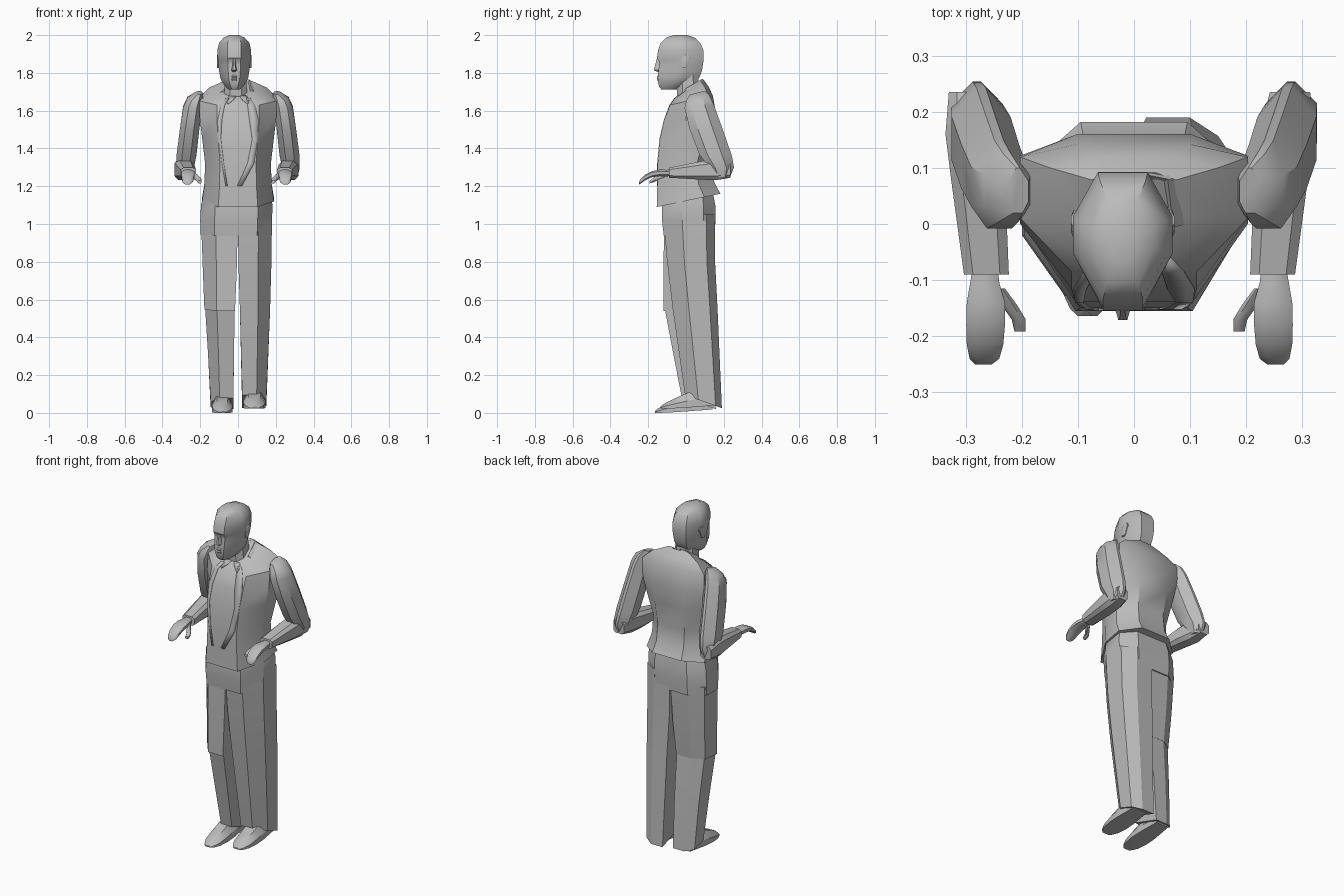
import bpy, bmesh, math

if "Cube" in bpy.data.objects:
    bpy.data.objects.remove(bpy.data.objects["Cube"], do_unlink=True)

grey = bpy.data.materials.new("plain grey")
grey.use_nodes = True
grey.diffuse_color = (0.5, 0.5, 0.5, 1)
grey.node_tree.nodes["Principled BSDF"].inputs["Base Color"].default_value = (0.5, 0.5, 0.5, 1)


def finish(name, bm, angle=30):
    bmesh.ops.recalc_face_normals(bm, faces=bm.faces)
    mesh = bpy.data.meshes.new(name)
    bm.to_mesh(mesh)
    bm.free()
    mesh.materials.append(grey)
    ob = bpy.data.objects.new(name, mesh)
    bpy.context.collection.objects.link(ob)
    bpy.ops.object.select_all(action="DESELECT")
    ob.select_set(True)
    bpy.context.view_layer.objects.active = ob
    bpy.ops.object.shade_smooth_by_angle(angle=math.radians(angle))
    return ob


def loft(name, rings, angle=30):
    """Skin a list of equal-sized point rings and cap both ends."""
    bm = bmesh.new()
    loops = [[bm.verts.new(p) for p in r] for r in rings]
    n = len(loops[0])
    for a, b in zip(loops, loops[1:]):
        for i in range(n):
            j = (i + 1) % n
            bm.faces.new((a[i], a[j], b[j], b[i]))
    bm.faces.new(loops[0])
    bm.faces.new(loops[-1])
    return finish(name, bm, angle)


def oct8(a0, a1, b0, b1, cf=.25, df=.25, cb=.25, db=.25):
    """Box outline with separately chamfered front and back corners."""
    w, d = a1 - a0, b1 - b0
    return [(a0 + cf * w, b0), (a1 - cf * w, b0), (a1, b0 + df * d), (a1, b1 - db * d),
            (a1 - cb * w, b1), (a0 + cb * w, b1), (a0, b1 - db * d), (a0, b0 + df * d)]


def flat_ring(pts, zf, zb=None):
    """Lay an outline at height zf, optionally tilting to zb at the back."""
    zb = zf if zb is None else zb
    lo, hi = min(p[1] for p in pts), max(p[1] for p in pts)
    return [(x, y, zf + (zb - zf) * (y - lo) / (hi - lo)) for x, y in pts]


# Jacket body: front z, back z, half width, front y, back y, back corner depth
body = [(1.09, 1.16, .190, -.155, .182, .25), (1.20, 1.22, .178, -.152, .150, .28),
        (1.32, 1.32, .174, -.150, .140, .28), (1.45, 1.46, .190, -.138, .160, .22),
        (1.55, 1.58, .203, -.115, .160, .14), (1.63, 1.68, .203, -.085, .142, .1),
        (1.665, 1.73, .150, -.060, .118, .1), (1.68, 1.765, .075, -.042, .092, .1)]
loft("jacket", [flat_ring(oct8(-w, w, f, b, .225, .42, .25, db), zf, zb)
                for zf, zb, w, f, b, db in body], 35)


def front_y(z):
    for a, b in zip(body, body[1:]):
        if a[0] <= z <= b[0]:
            return a[3] + (b[3] - a[3]) * (z - a[0]) / (b[0] - a[0])
    return body[-1][3]


def plate(name, rows):
    """Thin strip lying on the chest; rows are (z, inner x, outer x)."""
    bm = bmesh.new()
    v = [[bm.verts.new((x, front_y(z) - .001, z)) for x in (xa, xb)] for z, xa, xb in rows]
    for a, b in zip(v, v[1:]):
        bm.faces.new((a[0], a[1], b[1], b[0]))
    ob = finish(name, bm)
    mod = ob.modifiers.new("thickness", "SOLIDIFY")
    mod.thickness, mod.offset = .003, 0


# Lapels and shirt collar
plate("left_lapel", [(1.665, .045, .066), (1.63, .05, .09), (1.55, .06, .108),
                     (1.45, .075, .105), (1.32, .05, .085), (1.20, -.005, .02)])
plate("right_lapel", [(1.665, -.066, -.045), (1.63, -.09, -.07), (1.55, -.108, -.085),
                      (1.45, -.105, -.09), (1.32, -.085, -.075), (1.20, -.065, -.055)])
for side, s in (("left", 1), ("right", -1)):
    plate(side + "_shirt_collar", [(1.678, s * .008, s * .045), (1.66, s * .02, s * .06),
                                   (1.635, s * .05, s * .054)])
    # Turned-up jacket collar beside the neck
    loft(side + "_jacket_collar", [
        [(s * .115, .00, 1.68), (s * .105, .00, 1.655), (s * .06, .00, 1.70), (s * .07, -.005, 1.715)],
        [(s * .115, .07, 1.72), (s * .10, .07, 1.69), (s * .05, .075, 1.75), (s * .06, .08, 1.765)],
        [(s * .07, .105, 1.74), (s * .06, .10, 1.71), (s * .02, .08, 1.76), (s * .02, .088, 1.77)]])

# Neck and head
loft("neck", [flat_ring(oct8(-.075, .055, -.045, .075), 1.62),
              flat_ring(oct8(-.07, .04, -.05, .065), 1.80)])
head = [(1.712, .030, -.130, -.030, .3), (1.728, .048, -.143, .015, .3),
        (1.755, .066, -.148, .050, .3), (1.775, .074, -.150, .070, .3),
        (1.81, .080, -.146, .084, .3), (1.845, .084, -.142, .090, .3),
        (1.862, .086, -.143, .092, .3), (1.878, .087, -.154, .093, .3),
        (1.92, .089, -.148, .092, .3), (1.96, .080, -.133, .075, .28),
        (1.987, .055, -.105, .045, .25), (2.0, .025, -.065, .005, .25)]
loft("head", [flat_ring(oct8(-.02 - w, -.02 + w, f, b, c, .4, .25, .33), z)
              for z, w, f, b, c in head], 40)
loft("nose", [flat_ring([(-.02 - w, -.13), (-.02 - w * .4, y), (-.02 + w * .4, y), (-.02 + w, -.13)], z)
              for z, w, y in ((1.805, .014, -.150), (1.815, .020, -.171),
                              (1.835, .013, -.165), (1.876, .009, -.154))], 25)
loft("lips", [flat_ring([(-.045, -.13), (-.03, y), (-.01, y), (.005, -.13)], z)
              for z, y in ((1.758, -.15), (1.767, -.155), (1.774, -.151), (1.781, -.155), (1.79, -.147))], 20)
for side, s in (("left", 1), ("right", -1)):
    loft(side + "_ear", [flat_ring(oct8(-.02 + s * .084 - .008, -.02 + s * .084 + .008, y0, y1), z)
                         for z, y0, y1 in ((1.825, -.02, .0), (1.85, -.025, .015),
                                           (1.88, -.02, .025), (1.895, -.005, .02))])


# Arms, bent at the elbow with the hands forward
def arm(side, s):
    def X(pts, dx=0):
        return [(s * x + dx, y, z) for x, y, z in pts]

    upper = [(1.685, 1.705, .188, .225, .02, .10), (1.655, 1.68, .184, .268, .002, .125),
             (1.615, 1.63, .19, .290, -.008, .148), (1.50, 1.50, .205, .308, .02, .195),
             (1.37, 1.36, .220, .325, .07, .243), (1.29, 1.30, .235, .326, .125, .254),
             (1.25, 1.245, .25, .315, .15, .232)]
    loft(side + "_upper_arm", [X(flat_ring(oct8(a, b, c, d, .28, .25, .42, .3), zf, zb))
                               for zf, zb, a, b, c, d in upper], 35)

    # Sections across the forearm, hand and thumb run along y
    def across(rows, c=.25):
        return [X([(x, y, z) for x, z in oct8(a, b, lo, hi, c, c, c, c)], -.008)
                for y, a, b, lo, hi in rows]

    loft(side + "_forearm", across([(.235, .25, .322, 1.245, 1.32), (.16, .232, .328, 1.232, 1.345),
                                    (.08, .222, .318, 1.235, 1.332), (-.09, .215, .295, 1.245, 1.298)], .2))
    loft(side + "_hand", across([(-.07, .236, .278, 1.255, 1.288), (-.105, .232, .284, 1.252, 1.287),
                                 (-.14, .222, .29, 1.253, 1.288), (-.18, .222, .291, 1.248, 1.28),
                                 (-.215, .225, .29, 1.232, 1.262), (-.24, .232, .285, 1.214, 1.238),
                                 (-.25, .245, .275, 1.208, 1.222)]), 50)
    loft(side + "_thumb", across([(-.115, .222, .242, 1.245, 1.275), (-.145, .2, .228, 1.235, 1.262),
                                  (-.17, .185, .21, 1.222, 1.246), (-.192, .185, .205, 1.215, 1.23)]), 50)


arm("left", 1)
arm("right", -1)

# Trouser hips
loft("trouser_hips", [flat_ring(oct8(a, b, f, k, .2, .38, .22, .22), zf, zb) for zf, zb, a, b, f, k in
                      ((.94, .95, -.198, .176, -.118, .152), (1.02, 1.02, -.20, .18, -.127, .156),
                       (1.10, 1.10, -.196, .183, -.128, .155), (1.18, 1.18, -.172, .168, -.115, .14))], 35)


# Legs: flat on the inside, creased front and back
def leg(name, rows):
    rings = []
    for zf, zb, xi, xo, f, k in rows:
        xm, d = xi + .6 * (xo - xi), k - f
        rings.append(flat_ring([(xi, f), (xm, f), (xo, f + .36 * d), (xo, k - .17 * d), (xm, k), (xi, k)],
                               zf, zb))
    loft(name, rings)


leg("left_leg", [(.095, .025, .022, .150, -.005, .190), (.55, .55, .010, .170, -.07, .167),
                 (.80, .80, .002, .177, -.10, .154), (1.05, 1.05, .0, .180, -.12, .153)])
leg("right_thigh", [(.54, .56, -.016, -.178, -.12, .115), (.75, .76, -.007, -.186, -.12, .135),
                    (1.0, 1.0, -.001, -.195, -.115, .148)])
leg("right_shin", [(.08, .02, -.025, -.145, -.022, .158), (.30, .30, -.021, -.158, -.065, .14),
                   (.55, .57, -.018, -.174, -.112, .113)])


# Shoes: low wedges from inside the trouser hem to the toe
def shoe(name, x0, x1, dy, dz):
    rows = [(.135, .014, .022, .045), (.08, .008, .018, .085), (.0, 0, .012, .096), (-.06, .0, .008, .073),
            (-.12, .008, .005, .045), (-.155, .024, .004, .026), (-.168, .038, .004, .012)]
    loft(name, [[(x0 + i, y + dy, lo + dz), (x1 - i, y + dy, lo + dz),
                 (x1 - i, y + dy, lo + (hi - lo) * .45 + dz), (x1 - i - .026, y + dy, hi + dz),
                 (x0 + i + .026, y + dy, hi + dz), (x0 + i, y + dy, lo + (hi - lo) * .45 + dz)]
                for y, i, lo, hi in rows])


shoe("left_shoe", .028, .145, .032, .018)
shoe("right_shoe", -.138, -.028, .004, -.004)
